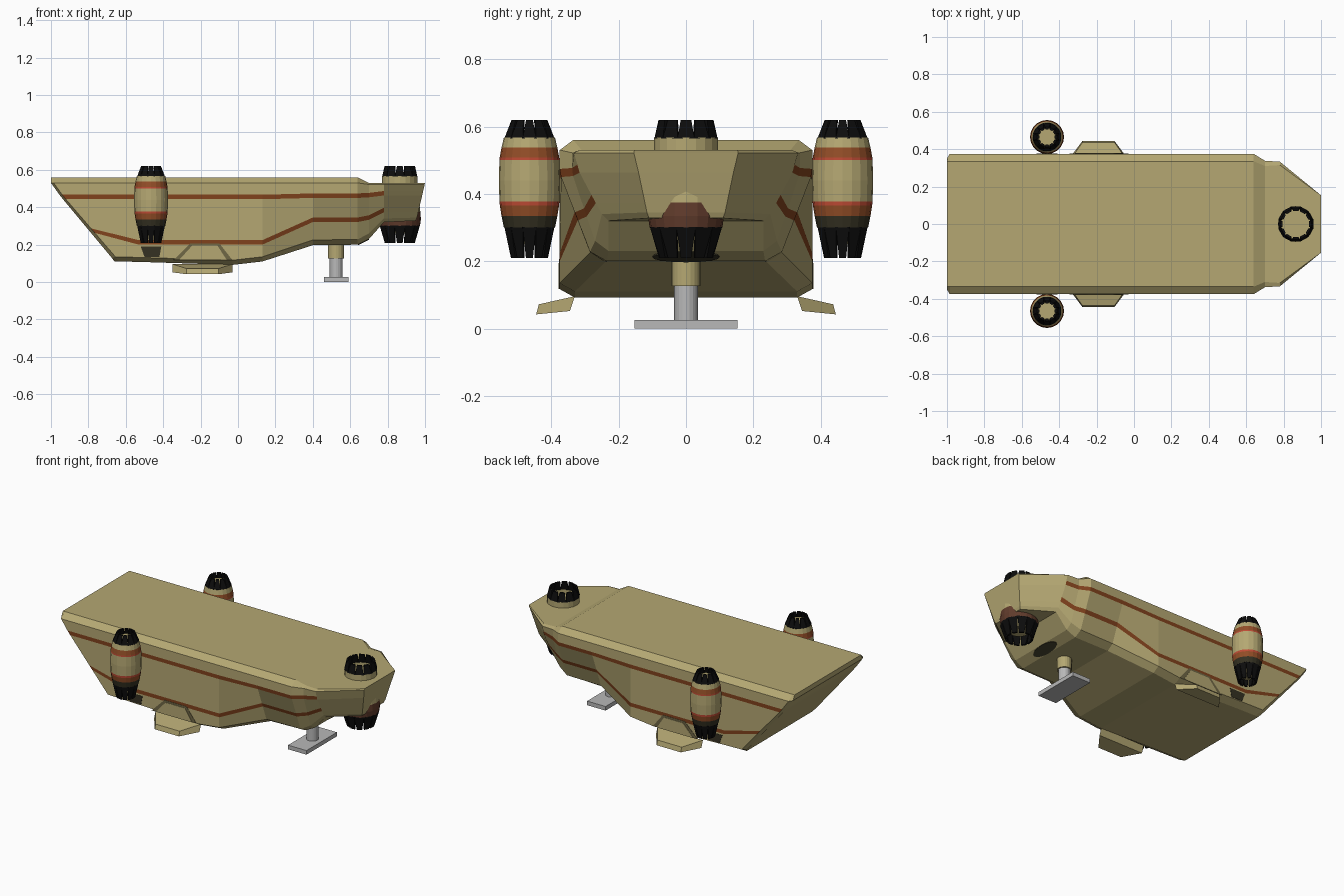
import bpy, bmesh, math
from mathutils import Matrix, Vector

if "Cube" in bpy.data.objects:
    bpy.data.objects.remove(bpy.data.objects["Cube"])

COLOURS = {
    "tan": (0.46, 0.39, 0.17), "stripe_brown": (0.22, 0.055, 0.012),
    "band_red": (0.52, 0.07, 0.035), "band_brown": (0.29, 0.075, 0.02),
    "scorched_brown": (0.12, 0.045, 0.025), "dark_olive": (0.035, 0.031, 0.016),
    "recess_olive": (0.16, 0.135, 0.06), "black": (0.004, 0.004, 0.004),
    "grey_metal": (0.48, 0.48, 0.48)}
NAMES = list(COLOURS)
MATS = []
for n, c in COLOURS.items():
    m = bpy.data.materials.new(n)
    m.diffuse_color = (*c, 1)
    m.use_nodes = True
    m.node_tree.nodes["Principled BSDF"].inputs["Base Color"].default_value = m.diffuse_color
    MATS.append(m)


def finish(name, bm):
    """Turn a bmesh whose faces index NAMES into an object with only the slots it uses."""
    bmesh.ops.recalc_face_normals(bm, faces=bm.faces)
    used = sorted({f.material_index for f in bm.faces})
    for f in bm.faces:
        f.material_index = used.index(f.material_index)
    me = bpy.data.meshes.new(name)
    bm.to_mesh(me)
    bm.free()
    for i in used:
        me.materials.append(MATS[i])
    ob = bpy.data.objects.new(name, me)
    bpy.context.collection.objects.link(ob)
    return ob


def lathe(name, centre, profile, segs=20):
    """Revolve (radius, z, colour of the band above) about a vertical axis, ends capped."""
    bm = bmesh.new()
    rings = [[bm.verts.new((centre[0] + r * math.cos(a), centre[1] + r * math.sin(a), z))
              for a in (2 * math.pi * i / segs for i in range(segs))] for r, z, _ in profile]
    for k in range(len(rings) - 1):
        for i in range(segs):
            j = (i + 1) % segs
            f = bm.faces.new((rings[k][i], rings[k][j], rings[k + 1][j], rings[k + 1][i]))
            f.material_index = NAMES.index(profile[k][2])
    for ring, p in ((rings[0], profile[0]), (rings[-1], profile[-1])):
        bm.faces.new(ring).material_index = NAMES.index(p[2])
    return finish(name, bm)


def petals(name, centre, r0, z0, r1, z1, count=12, thick=0.012):
    """Ring of tapered nozzle flaps with gaps that open toward the tips."""
    bm = bmesh.new()
    for k in range(count):
        mid = 2 * math.pi * k / count
        loops = []
        for r, z, w in ((r0, z0, 1.0), (r1, z1, 0.72)):
            h = w * math.pi / count
            loops.append([bm.verts.new((centre[0] + q * math.cos(mid + a),
                                        centre[1] + q * math.sin(mid + a), z))
                          for q, a in ((r, -h), (r, h), (r - thick, h), (r - thick, -h))])
        a, b = loops
        bm.faces.new(a)
        bm.faces.new(b)
        for i in range(4):
            j = (i + 1) % 4
            bm.faces.new((a[i], a[j], b[j], b[i]))
    for f in bm.faces:
        f.material_index = NAMES.index("black")
    return finish(name, bm)


def prism(name, a, b, colour):
    """Solid between two matching outlines."""
    bm = bmesh.new()
    va, vb = [bm.verts.new(p) for p in a], [bm.verts.new(p) for p in b]
    bm.faces.new(va)
    bm.faces.new(vb)
    for i in range(len(va)):
        j = (i + 1) % len(va)
        bm.faces.new((va[i], va[j], vb[j], vb[i]))
    for f in bm.faces:
        f.material_index = NAMES.index(colour)
    return finish(name, bm)


# --- Hull: lofted half sections, with rows placed along the two stripes ---
def section(keys, zu, zl):
    """keys: five (x, y, z) from deck edge to keel edge; zu, zl: stripe heights."""
    keys = [Vector(k) for k in keys]

    def at(z):
        for p, q in zip(keys[1:], keys[2:]):
            if p.z >= z >= q.z:
                return p.lerp(q, (p.z - z) / (p.z - q.z))
        return keys[-1].copy()
    t = 0.012
    return [keys[0], keys[1], at(zu + t), at(zu - t), at(zl + t), at(zl - t), keys[3], keys[4]]


def flat(x, *yz):
    return [(x, y, z) for y, z in yz]


deck = ((.335, .56), (.375, .53), (.375, .46))
sections = [
    section([(-1, .335, .56), (-1, .35, .53), (-.95, .35, .46), (-.675, .35, .13),
             (-.66, .33, .11)], .455, .275),
    section([(-.985, .335, .56), (-.985, .375, .53), (-.935, .375, .46), (-.655, .375, .135),
             (-.64, .33, .11)], .455, .275),
    section(flat(-.53, *deck, (.375, .132), (.33, .108)), .455, .212),
    section(flat(-.03, *deck, (.375, .117), (.33, .092)), .455, .212),
    section(flat(.13, *deck, (.375, .135), (.33, .11)), .455, .212),
    section(flat(.40, *deck, (.285, .225), (.24, .197)), .462, .333),
    section(flat(.64, *deck, (.285, .228), (.235, .2)), .462, .333),
    section(flat(.70, (.31, .53), (.338, .522), (.338, .46), (.27, .26), (.23, .23)), .465, .345),
    section(flat(.78, (.315, .53), (.333, .522), (.315, .46), (.25, .34), (.23, .32)), .475, .385),
    section([(1, .153, .53), (.998, .155, .522), (.984, .14, .46), (.957, .116, .345),
             (.95, .11, .328)], .475, .385)]

bm = bmesh.new()
rings = []
for s in sections:
    rings.append([bm.verts.new(p) for p in s]
                 + [bm.verts.new((p.x, -p.y, p.z)) for p in reversed(s)])
rows = len(sections[0])
for k in range(len(rings) - 1):
    for i in range(2 * rows):
        j = (i + 1) % (2 * rows)
        f = bm.faces.new((rings[k][i], rings[k][j], rings[k + 1][j], rings[k + 1][i]))
        row = min(i, 2 * rows - 2 - i)
        if row in (2, 4) and 1 <= k <= 7:
            f.material_index = NAMES.index("stripe_brown")
for ring in (rings[0], rings[-1]):
    for i in range(rows - 1):
        bm.faces.new((ring[i], ring[i + 1], ring[-2 - i], ring[-1 - i]))
finish("hull", bm)

# --- Side engines, scorch plates, landing bays and front skids, mirrored in y ---
for side, s in (("right", -1), ("left", 1)):
    c = (-.465, s * .465)
    lathe(side + "_engine", c, [
        (.045, .25, "tan"), (.05, .30, "black"), (.076, .30, "dark_olive"),
        (.083, .335, "band_brown"), (.088, .366, "band_red"), (.089, .378, "tan"),
        (.091, .44, "tan"), (.089, .50, "band_red"), (.0885, .508, "band_brown"),
        (.083, .537, "tan"), (.076, .567, "black"), (.05, .567, "tan"), (.05, .585, "tan")])
    petals(side + "_engine_top_flaps", c, .077, .565, .054, .62)
    petals(side + "_engine_nozzle_flaps", c, .077, .302, .056, .21)

    def plate(name, outline, y0, y1, colour):
        prism(name, [(x, s * y0, z) for x, z in outline],
              [(x, s * y1, z) for x, z in outline], colour)
    plate(side + "_scorch_plate", [(-.52, .19), (-.41, .19), (-.42, .135), (-.50, .135)],
          .37, .377, "dark_olive")
    plate(side + "_bay_frame", [(-.345, .118), (-.255, .207), (-.10, .207), (-.03, .118)],
          .37, .377, "recess_olive")
    plate(side + "_bay_panel", [(-.315, .118), (-.245, .195), (-.11, .195), (-.06, .118)],
          .372, .379, "tan")

    # folded-out skid: wide where it meets the hull, narrow outside
    prism(side + "_skid",
          [(-.35, s * .345, .052), (-.03, s * .345, .052),
           (-.03, s * .33, .096), (-.35, s * .33, .096)],
          [(-.275, s * .445, .042), (-.105, s * .445, .042),
           (-.105, s * .437, .072), (-.275, s * .437, .072)], "tan")

# --- Rear engine through the tail ---
c = (.865, 0)
lathe("rear_engine", c, [
    (.06, .26, "tan"), (.08, .30, "black"), (.108, .30, "scorched_brown"),
    (.113, .335, "scorched_brown"), (.11, .375, "tan"), (.105, .42, "tan"),
    (.095, .50, "tan"), (.095, .567, "black"), (.08, .567, "tan"), (.08, .54, "tan")])
petals("rear_engine_top_flaps", c, .097, .565, .083, .62)
petals("rear_engine_nozzle_flaps", c, .111, .302, .082, .21)

# Scorch mark on the slope under the rear engine
bm = bmesh.new()
bmesh.ops.create_cone(bm, cap_ends=True, segments=16, radius1=1, radius2=1, depth=1)
bm.transform(Matrix.Translation((.67, 0, .215)) @ Matrix.Rotation(-math.atan(.5), 4, 'Y')
             @ Matrix.Diagonal((.033, .10, .008, 1)))
for f in bm.faces:
    f.material_index = NAMES.index("dark_olive")
finish("rear_scorch_plate", bm)

# --- Rear landing leg ---
lathe("rear_leg_sleeve", (.525, 0), [(.043, .127, "tan"), (.043, .21, "tan")])
lathe("rear_leg_piston", (.525, 0), [(.035, .02, "grey_metal"), (.035, .14, "grey_metal")])
foot = [(.46, -.153), (.59, -.153), (.59, .153), (.46, .153)]
prism("rear_foot", [(x, y, 0) for x, y in foot], [(x, y, .026) for x, y in foot], "grey_metal")
